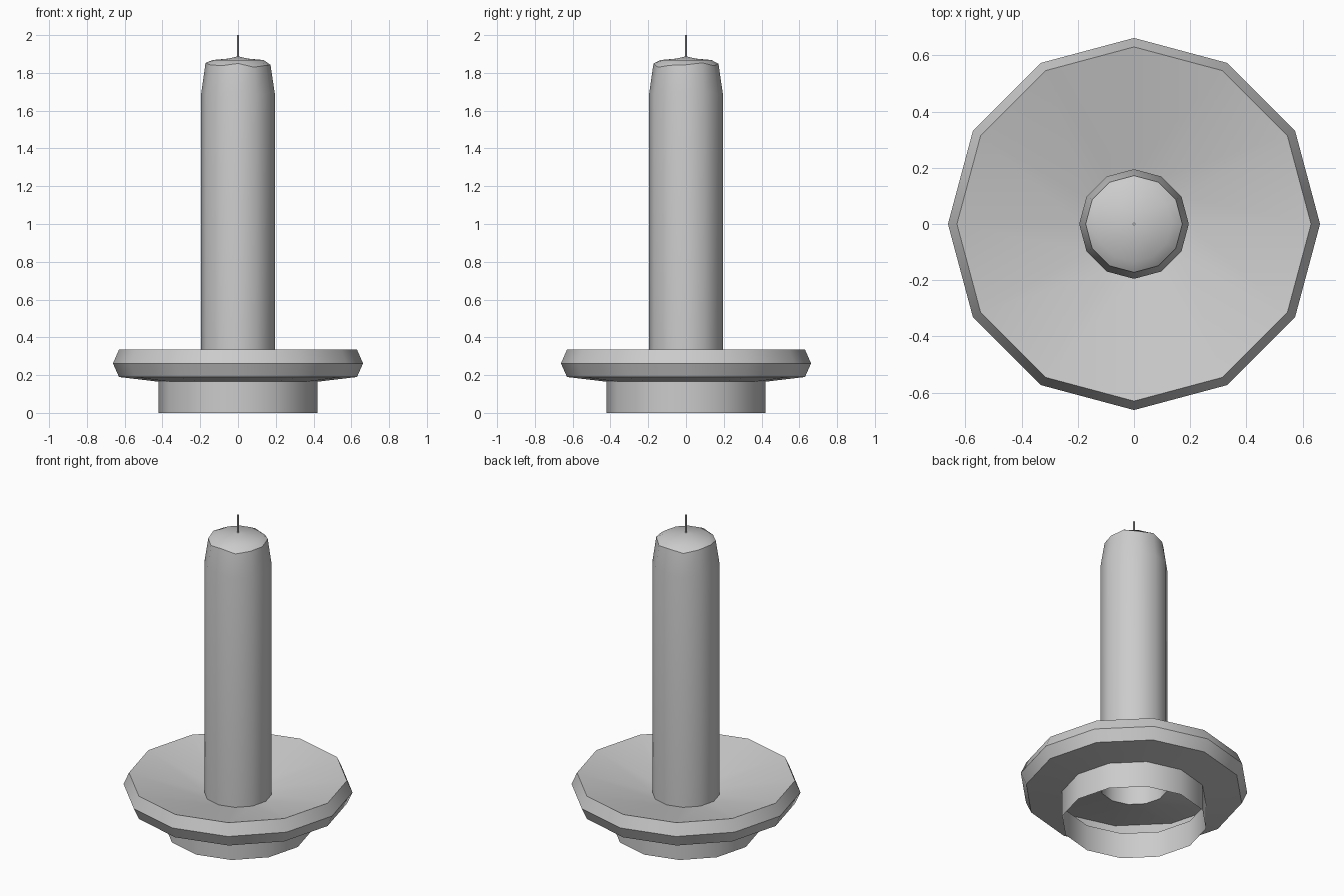
import bpy, bmesh, math

if "Cube" in bpy.data.objects:
    bpy.data.objects.remove(bpy.data.objects["Cube"])

SIDES = 12


def lathe(name, profile, wobble=None, cap=None):
    """Spin (radius, z) points around z; wobble maps a ring index to z offsets; cap closes the end at z."""
    bm = bmesh.new()
    rings = []
    for i, (r, z) in enumerate(profile):
        offs = (wobble or {}).get(i, [0])
        ring = []
        for k in range(SIDES):
            a = 2 * math.pi * k / SIDES
            ring.append(bm.verts.new((r * math.cos(a), r * math.sin(a), z + offs[k % len(offs)])))
        rings.append(ring)
    for lo, hi in zip(rings, rings[1:]):
        for k in range(SIDES):
            n = (k + 1) % SIDES
            bm.faces.new((lo[k], lo[n], hi[n], hi[k]))
    if cap is not None:
        tip = bm.verts.new((0, 0, cap))
        for k in range(SIDES):
            bm.faces.new((rings[-1][k], rings[-1][(k + 1) % SIDES], tip))
    mesh = bpy.data.meshes.new(name)
    bm.to_mesh(mesh)
    bm.free()
    ob = bpy.data.objects.new(name, mesh)
    bpy.context.collection.objects.link(ob)
    bpy.ops.object.select_all(action='DESELECT')
    ob.select_set(True)
    bpy.context.view_layer.objects.active = ob
    bpy.ops.object.shade_smooth_by_angle(angle=math.radians(33))
    return ob


# Open foot, bevelled lip and sunken dish as one shell
lathe("holder", [(0.42, 0), (0.42, 0.165), (0.63, 0.19), (0.662, 0.262),
                 (0.63, 0.335), (0.195, 0.23)])

# Hollow candle with a tapered, slightly melted uneven top
rim = [0, 0.01, -0.005, 0.005, -0.01, 0.005, 0.01, 0, -0.005, 0.007, -0.013, -0.003]
lathe("candle", [(0.195, 0.23), (0.195, 1.69), (0.172, 1.843), (0.135, 1.868), (0.05, 1.876)],
      wobble={2: rim}, cap=1.888)

# Thin wick
lathe("wick", [(0.005, 1.87), (0.005, 2.0)], cap=2.0)
